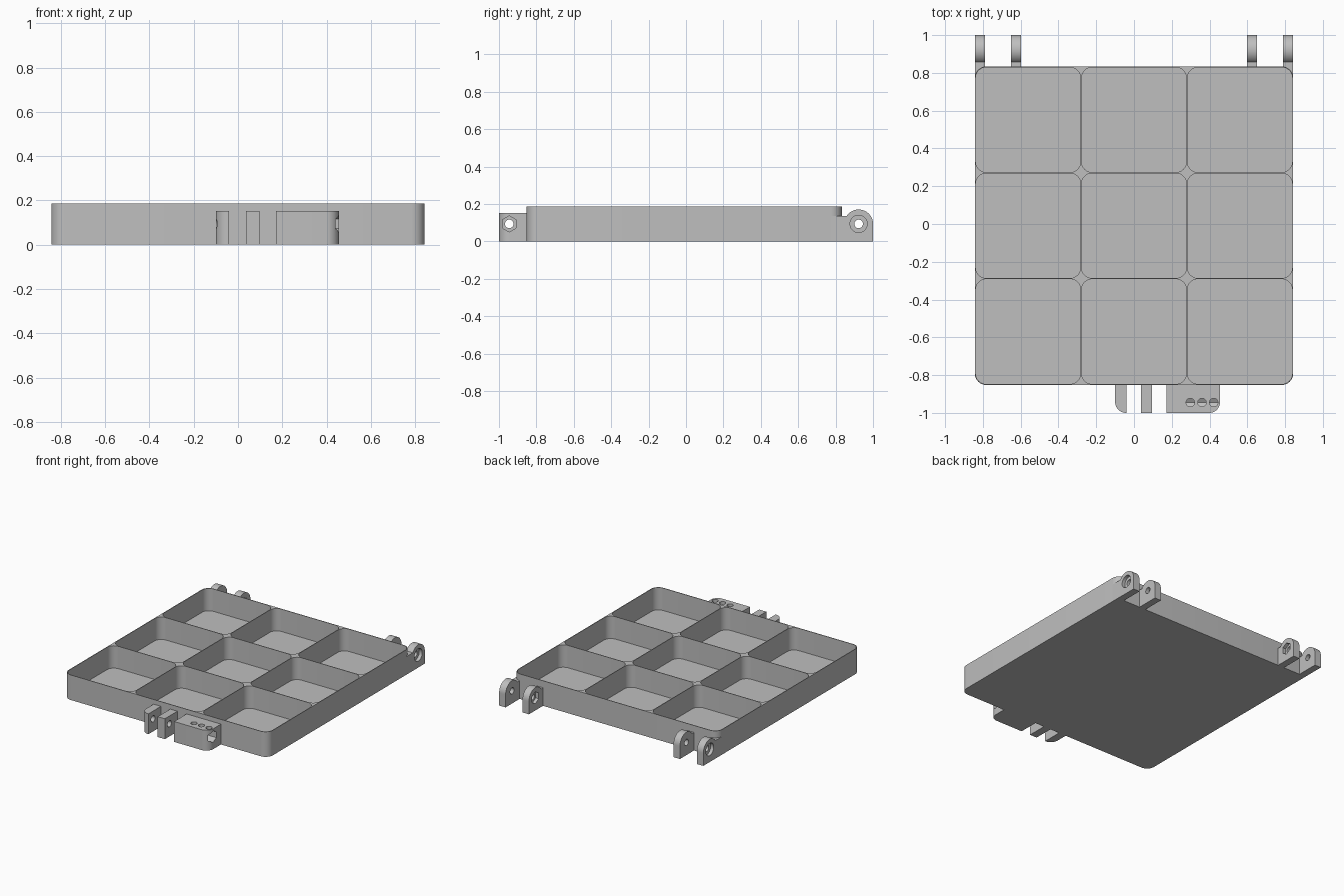
import bpy, bmesh, math

if "Cube" in bpy.data.objects:
    bpy.data.objects.remove(bpy.data.objects["Cube"])

grey = bpy.data.materials.new("plain grey")
grey.use_nodes = True
grey.diffuse_color = (0.52, 0.52, 0.52, 1)
grey.node_tree.nodes["Principled BSDF"].inputs["Base Color"].default_value = (0.52, 0.52, 0.52, 1)

HALF, HEIGHT, WALL, FLOOR = 0.843, 0.187, 0.005, 0.02
MID_Y = -0.009
FRONT, BACK = MID_Y - HALF, MID_Y + HALF
PITCH = (2 * HALF - WALL) / 3
CLASP_Y, PIN_Z, PIN_R = -0.945, 0.094, 0.023
HINGE_Y, HINGE_R = 0.923, 0.077


def arc(cx, cy, r, start, end, n):
    return [(cx + r * math.cos(start + (end - start) * i / n),
             cy + r * math.sin(start + (end - start) * i / n)) for i in range(n + 1)]


def ring(cx, cy, r, n, turn=0.0):
    return arc(cx, cy, r, turn, turn + math.tau, n)[:-1]


def rounded(x0, x1, y0, y1, radii):
    """Rectangle with its own radius per corner, from the back +x corner anticlockwise."""
    pts = []
    corners = [(x1, y1, -1, -1), (x0, y1, 1, -1), (x0, y0, 1, 1), (x1, y0, -1, 1)]
    for i, ((x, y, sx, sy), r) in enumerate(zip(corners, radii)):
        a = i * math.pi / 2
        pts += arc(x + sx * r, y + sy * r, r, a, a + math.pi / 2, 10) if r else [(x, y)]
    return pts


def prism(name, profiles, lo, hi, axis="z"):
    """Extrude closed profiles along z (profile in x, y) or along x (profile in y, z)."""
    bm = bmesh.new()
    for pts in profiles:
        ends = [[bm.verts.new((u, v, w) if axis == "z" else (w, u, v)) for u, v in pts]
                for w in (lo, hi)]
        for end in ends:
            bm.faces.new(end)
        for i in range(len(pts)):
            j = (i + 1) % len(pts)
            bm.faces.new((ends[0][i], ends[0][j], ends[1][j], ends[1][i]))
    bmesh.ops.recalc_face_normals(bm, faces=bm.faces)
    mesh = bpy.data.meshes.new(name)
    bm.to_mesh(mesh)
    bm.free()
    mesh.materials.append(grey)
    obj = bpy.data.objects.new(name, mesh)
    bpy.context.collection.objects.link(obj)
    return obj


def select(obj):
    bpy.ops.object.select_all(action="DESELECT")
    obj.select_set(True)
    bpy.context.view_layer.objects.active = obj


def finish(obj, cutters):
    """Subtract the cutters one after another, then shade the curved faces smooth."""
    select(obj)
    for cutter in cutters:
        mod = obj.modifiers.new("cut", "BOOLEAN")
        mod.operation, mod.solver, mod.object = "DIFFERENCE", "EXACT", cutter
        bpy.ops.object.modifier_apply(modifier=mod.name)
    bpy.ops.object.shade_smooth_by_angle(angle=math.radians(30))


# Shared cutters: nine compartments and the pin holes
half_cell = (PITCH - WALL) / 2
cells = []
for col in (-1, 0, 1):
    for row in (-1, 0, 1):
        x, y = col * PITCH, MID_Y + row * PITCH
        cells.append(rounded(x - half_cell, x + half_cell, y - half_cell, y + half_cell, [0.056] * 4))
cell_cutter = prism("cell_cutter", cells, FLOOR, HEIGHT + 0.1)
hinge_bore = prism("hinge_bore", [ring(HINGE_Y, PIN_Z, PIN_R, 32)], -1, 1, "x")
clasp_bore = prism("clasp_bore", [ring(CLASP_Y, PIN_Z, PIN_R, 32)], -1, 1, "x")
helpers = [cell_cutter, hinge_bore, clasp_bore]

# Tray
tray = prism("tray", [rounded(-HALF, HALF, FRONT, BACK, [0.06] * 4)], 0, HEIGHT)
finish(tray, [cell_cutter])


def hinge_profile(start):
    shelf = 0.135
    a = math.asin((shelf - PIN_Z) / HINGE_R)
    return [(start, 0), (HINGE_Y + HINGE_R, 0)] + \
        arc(HINGE_Y, PIN_Z, HINGE_R, 0, math.pi - a, 24) + [(start, shelf)]


# Hinge lugs: round screw-head recess on the outer ones, hex nut recess on the inner ones
for side, label in ((1, "left"), (-1, "right")):
    outer = prism(f"{label}_outer_hinge_lug", [hinge_profile(0.775)], side * 0.79, side * HALF, "x")
    head = prism("head_recess", [ring(HINGE_Y, PIN_Z, 0.046, 40)], side * 0.818, side * 0.9, "x")
    finish(outer, [cell_cutter, hinge_bore, head])

    inner = prism(f"{label}_inner_hinge_lug", [hinge_profile(BACK - 0.004)],
                  side * 0.597, side * 0.65, "x")
    nut = prism("nut_recess", [ring(HINGE_Y, PIN_Z, 0.044, 6, math.pi / 2)],
                side * 0.5, side * 0.622, "x")
    finish(inner, [hinge_bore, nut])
    helpers += [head, nut]

# Clasp on the front: two thin lugs and a block with a hex channel and three top holes
hex_channel = prism("hex_channel", [ring(CLASP_Y, PIN_Z, 0.043, 6, math.pi / 2)], 0.25, 0.6, "x")
top_holes = prism("top_holes", [ring(x, CLASP_Y, 0.022, 32) for x in (0.298, 0.36, 0.422)],
                  PIN_Z, 0.3)
helpers += [hex_channel, top_holes]
clasp = [("clasp_end_lug", -0.10, -0.04, [0, 0, 0.058, 0], []),
         ("clasp_middle_lug", 0.037, 0.096, [0, 0, 0, 0], []),
         ("clasp_block", 0.172, 0.456, [0, 0, 0, 0.058], [hex_channel, top_holes])]
for name, x0, x1, radii, extra in clasp:
    part = prism(name, [rounded(x0, x1, -1, FRONT + 0.004, radii)], 0, 0.152)
    finish(part, [clasp_bore] + extra)

# Remove the cutters now that every cut is applied
for helper in helpers:
    bpy.data.objects.remove(helper)
